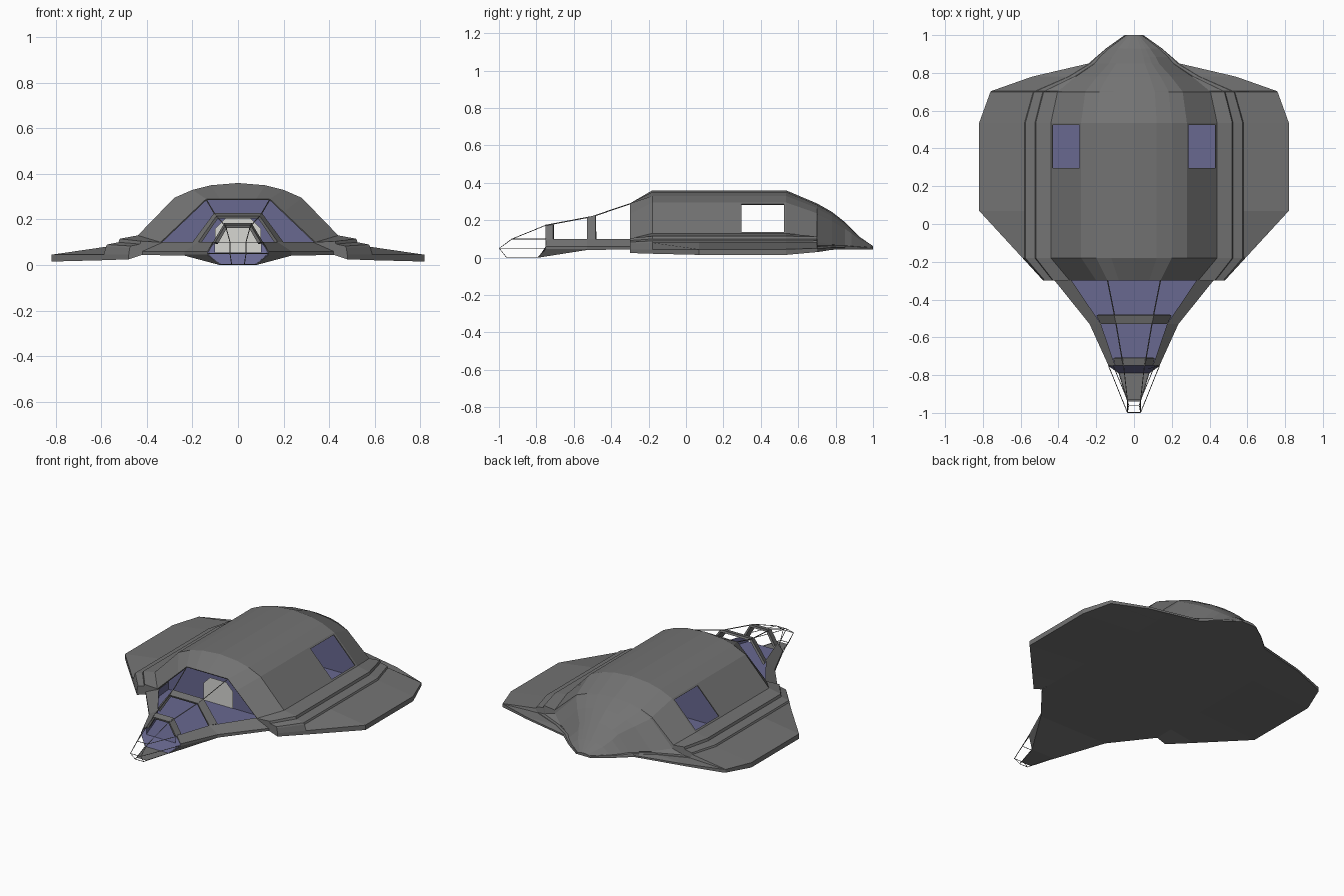
import bpy, bmesh

if "Cube" in bpy.data.objects:
    bpy.data.objects.remove(bpy.data.objects["Cube"])


def material(name, rgb):
    m = bpy.data.materials.new(name)
    m.use_nodes = True
    m.diffuse_color = (*rgb, 1)
    m.node_tree.nodes["Principled BSDF"].inputs["Base Color"].default_value = (*rgb, 1)
    return m


GREY = material("hull grey", (0.17, 0.17, 0.17))
BLUE = material("interior blue", (0.14, 0.14, 0.28))
PALE = material("door pale grey", (0.68, 0.68, 0.65))


def finish(name, bm, mats):
    me = bpy.data.meshes.new(name)
    bm.to_mesh(me)
    bm.free()
    for m in mats:
        me.materials.append(m)
    ob = bpy.data.objects.new(name, me)
    bpy.context.collection.objects.link(ob)
    return ob


def mirrored(half):
    """Close a half section, whose ends lie on the centre line."""
    return half + [(-x, y, z) for x, y, z in half[-2:0:-1]]


def loft(rings):
    """Skin closed rings; returns bmesh, strips of faces, front cap, back cap."""
    bm = bmesh.new()
    vs = [[bm.verts.new(p) for p in r] for r in rings]
    n = len(vs[0])
    strips = [[bm.faces.new((a[j], a[(j + 1) % n], b[(j + 1) % n], b[j]))
               for j in range(n)] for a, b in zip(vs, vs[1:])]
    front, back = bm.faces.new(vs[0]), bm.faces.new(vs[-1])
    bmesh.ops.recalc_face_normals(bm, faces=bm.faces)
    return bm, strips, front, back


def plate(name, points, mat):
    bm = bmesh.new()
    bm.faces.new([bm.verts.new(p) for p in points])
    return finish(name, bm, [mat])


def solidify(ob, thickness, inner=0):
    mod = ob.modifiers.new("shell", 'SOLIDIFY')
    mod.thickness = thickness
    mod.offset = -1
    mod.material_offset = inner
    return ob


# Main hull: domed canopy, two stepped ledges and a thin wing in one section
CANOPY = [(0, .36), (.12, .35), (.2, .33), (.28, .295), (.44, .13)]
FRONT = [(0, .29), (.08, .29), (.14, .29), (.2, .233), (.34, .1)]
LEDGES = [(.52, .115), (.525, .1), (.575, .09), (.58, .08)]
KEEL = .045


def section(y, cs, top, base, ls, lk, w, zt, zb):
    if y == -.3:
        pts = list(FRONT)
    else:
        pts = [(x * cs, base + (z - .13) / .23 * (top - base)) for x, z in CANOPY]
    pts += [(x * ls, zt + (z - .045) * lk) for x, z in LEDGES]
    pts += [(w, zt), (w, zb), (min(.42, w * .88), KEEL), (0, KEEL)]
    return [(x, y, z) for x, z in pts]


stations = [
    # y, canopy width, top, base, ledge width, ledge height, wing, wing top, bottom
    (-.3, 1, .29, .1, .82, .85, .48, .045, .025),
    (-.18, 1, .36, .13, 1, 1, .59, .045, .021),
    (.07, 1, .36, .13, 1, 1, .82, .045, .015),
    (.285, 1, .36, .13, 1, 1, .82, .045, .015),
    (.535, 1, .36, .13, 1, 1, .82, .045, .015),
    (.7, .92, .29, .105, .92, .9, .76, .05, .03),
    (.704, .91, .288, .085, .9, .25, .755, .05, .03),
    (.78, .7, .245, .07, .6, .2, .54, .055, .042),
    (.85, .47, .19, .065, .4, .18, .24, .055, .045),
    (.885, .41, .155, .063, .34, .14, .2, .054, .045),
    (.93, .3, .11, .06, .25, .12, .148, .052, .045),
    (1.0, .09, .062, .056, .08, .06, .05, .05, .045),
]
halves = [section(*s) for s in stations]
bm, strips, front, back = loft([mirrored(h) for h in halves])
# open side windows in the sloping canopy panels
n = len(strips[0])
windows = [strips[3][3], strips[3][n - 4]]
bmesh.ops.inset_individual(bm, faces=windows, thickness=.016)
bmesh.ops.delete(bm, geom=windows + [front], context='FACES')
solidify(finish("main_hull", bm, [GREY, BLUE]), .006, 1)

# Front wall closing the wing roots beneath the windscreen
h = halves[0][4:-1]
plate("wing_front_wall", h + [(-x, y, z) for x, y, z in reversed(h)]
      + [(-.34, -.3, .055), (.34, -.3, .055)], GREY)

# Lower nose: sills around a sunken cockpit floor
FLOOR = .055
rings = []
for y, inner, outer, bottom, lean in [(-.19, .34, .42, .046, 0), (-.3, .33, .42, .044, 0),
                                      (-.53, .175, .235, .041, 0), (-.75, .1, .135, .01, .04)]:
    rings.append(mirrored([(0, y, FLOOR), (inner, y, FLOOR), (inner, y, .1), (outer, y, .06),
                           (outer, y, .046), (outer * (1 - lean * 10), y - lean, bottom - lean / 4),
                           (0, y - lean, bottom - lean / 4)]))
bm, strips, first, last = loft(rings)
for s in strips:
    for f in (s[0], s[1], s[-1], s[-2]):
        f.material_index = 1
last.material_index = 1
finish("lower_nose", bm, [GREY, BLUE])

# Cabin partitions, the foremost with a pale door
for name, y, fit in (("front", -.185, .97), ("middle", .265, .975), ("rear", .55, .95)):
    dome = [(x * fit, y, z * fit) for x, z in CANOPY] + [(.42, y, .05), (0, y, .05)]
    plate(name + "_bulkhead", mirrored(dome), BLUE)
door = [(0, .205), (.055, .205), (.1, .16), (.1, FLOOR), (0, FLOOR)]
plate("cabin_door", mirrored([(x, -.193, z) for x, z in door]), PALE)


# Windscreen arches
def arch(name, y0, y1, top0, top1, foot0, foot1):
    bm = bmesh.new()
    rows = []
    for y, (tx, tz), (fx, fz) in ((y0, top0, foot0), (y1, top1, foot1)):
        rows.append([bm.verts.new(p) for p in
                     ((-fx, y, fz), (-tx, y, tz), (tx, y, tz), (fx, y, fz))])
    for j in range(3):
        bm.faces.new((rows[0][j], rows[0][j + 1], rows[1][j + 1], rows[1][j]))
    bmesh.ops.recalc_face_normals(bm, faces=bm.faces)
    if bm.faces[:][1].normal.z < 0:
        bmesh.ops.reverse_faces(bm, faces=bm.faces)
    solidify(finish(name, bm, [GREY]), .014)


arch("middle_arch", -.53, -.485, (.095, .215), (.105, .228), (.175, .1), (.2, .1))
arch("front_arch", -.75, -.71, (.055, .175), (.06, .184), (.1, .1), (.11, .1))


# Thin glazing bars
def bars(name, paths, radius):
    cu = bpy.data.curves.new(name, 'CURVE')
    cu.dimensions = '3D'
    cu.bevel_depth = radius
    cu.bevel_resolution = 0
    cu.use_fill_caps = True
    for path in paths:
        sp = cu.splines.new('POLY')
        sp.points.add(len(path) - 1)
        for pt, co in zip(sp.points, path):
            pt.co = (*co, 1)
    cu.materials.append(GREY)
    ob = bpy.data.objects.new(name, cu)
    bpy.context.collection.objects.link(ob)


for side, s in (("left", 1), ("right", -1)):
    bars(side + "_windscreen_bar",
         [[(s * .14, -.3, .288), (s * .1, -.5, .22), (s * .057, -.75, .173)]], .003)
    bars(side + "_nose_cage", [
        [(s * .055, -.75, .173), (s * .035, -.93, .1), (s * .035, -.998, .05),
         (s * .028, -.96, .002), (s * .08, -.79, .002)],
        [(s * .11, -.75, .1), (s * .035, -.93, .1)],
        [(s * .135, -.75, .05), (s * .035, -.998, .05)],
        [(s * .11, -.75, .1), (s * .135, -.75, .05), (s * .08, -.79, .002)]], .002)
bars("nose_cage_crossbars", [[(-x, y, z), (x, y, z)] for x, y, z in
                             ((.035, -.93, .1), (.035, -.998, .05), (.028, -.96, .002))], .002)

# Nose floor strip
plate("nose_floor", [(-.08, -.79, .002), (-.032, -.94, .002),
                     (.032, -.94, .002), (.08, -.79, .002)], GREY)
